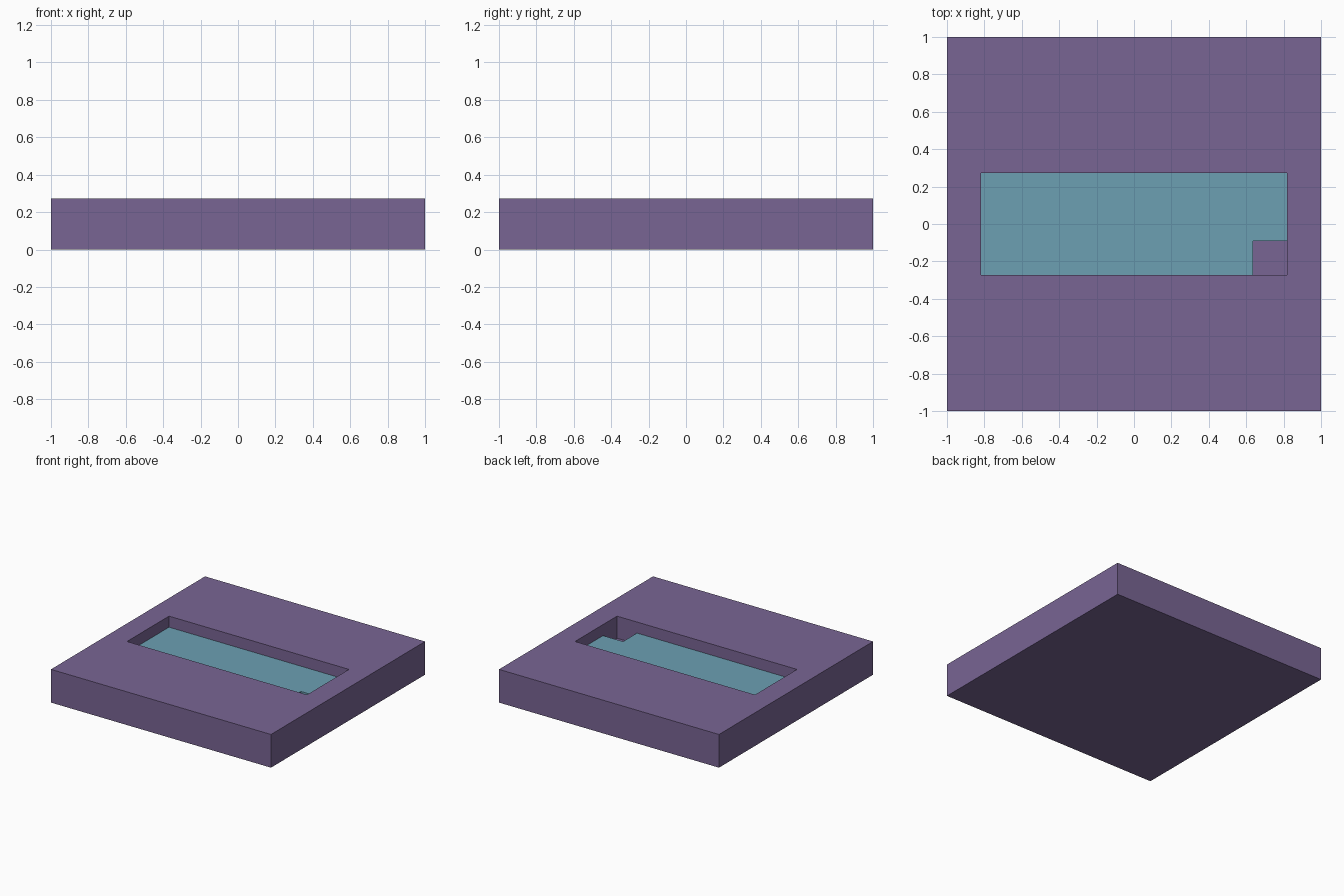
import bpy, bmesh

if "Cube" in bpy.data.objects:
    bpy.data.objects.remove(bpy.data.objects["Cube"])

CELL = 2 / 11                 # the model follows an 11 x 11 tile layout
FLOOR, WATER, TOP = 0.5 * CELL, CELL, 1.5 * CELL
X, Y = 4.5 * CELL, 1.5 * CELL  # half size of the basin


def material(name, color):
    mat = bpy.data.materials.new(name)
    mat.diffuse_color = (*color, 1)
    mat.use_nodes = True
    mat.node_tree.nodes["Principled BSDF"].inputs["Base Color"].default_value = mat.diffuse_color
    return mat


def finish(bm, name, mat):
    bmesh.ops.recalc_face_normals(bm, faces=bm.faces)
    mesh = bpy.data.meshes.new(name)
    bm.to_mesh(mesh)
    bm.free()
    mesh.materials.append(mat)
    obj = bpy.data.objects.new(name, mesh)
    bpy.context.collection.objects.link(obj)
    return obj


def ring(bm, x, y, z):
    return [bm.verts.new(p) for p in ((-x, -y, z), (x, -y, z), (x, y, z), (-x, y, z))]


# Ground block with a sunken basin: rings joined from the underside to the basin floor
bm = bmesh.new()
rings = [ring(bm, 1, 1, 0), ring(bm, 1, 1, TOP), ring(bm, X, Y, TOP), ring(bm, X, Y, FLOOR)]
for a, b in zip(rings, rings[1:]):
    for i in range(4):
        j = (i + 1) % 4
        bm.faces.new((a[i], a[j], b[j], b[i]))
bm.faces.new(rings[0])
bm.faces.new(rings[-1])
finish(bm, "ground_block", material("purple", (0.19, 0.13, 0.295)))

# Water slab with one corner tile missing
outline = [(-X, -Y), (X - CELL, -Y), (X - CELL, -Y + CELL), (X, -Y + CELL), (X, Y), (-X, Y)]
bm = bmesh.new()
base = bm.faces.new([bm.verts.new((x, y, FLOOR)) for x, y in outline])
top = bmesh.ops.extrude_face_region(bm, geom=[base], use_keep_orig=True)
verts = [g for g in top["geom"] if isinstance(g, bmesh.types.BMVert)]
bmesh.ops.translate(bm, verts=verts, vec=(0, 0, WATER - FLOOR))
finish(bm, "water", material("teal", (0.15, 0.35, 0.45)))
